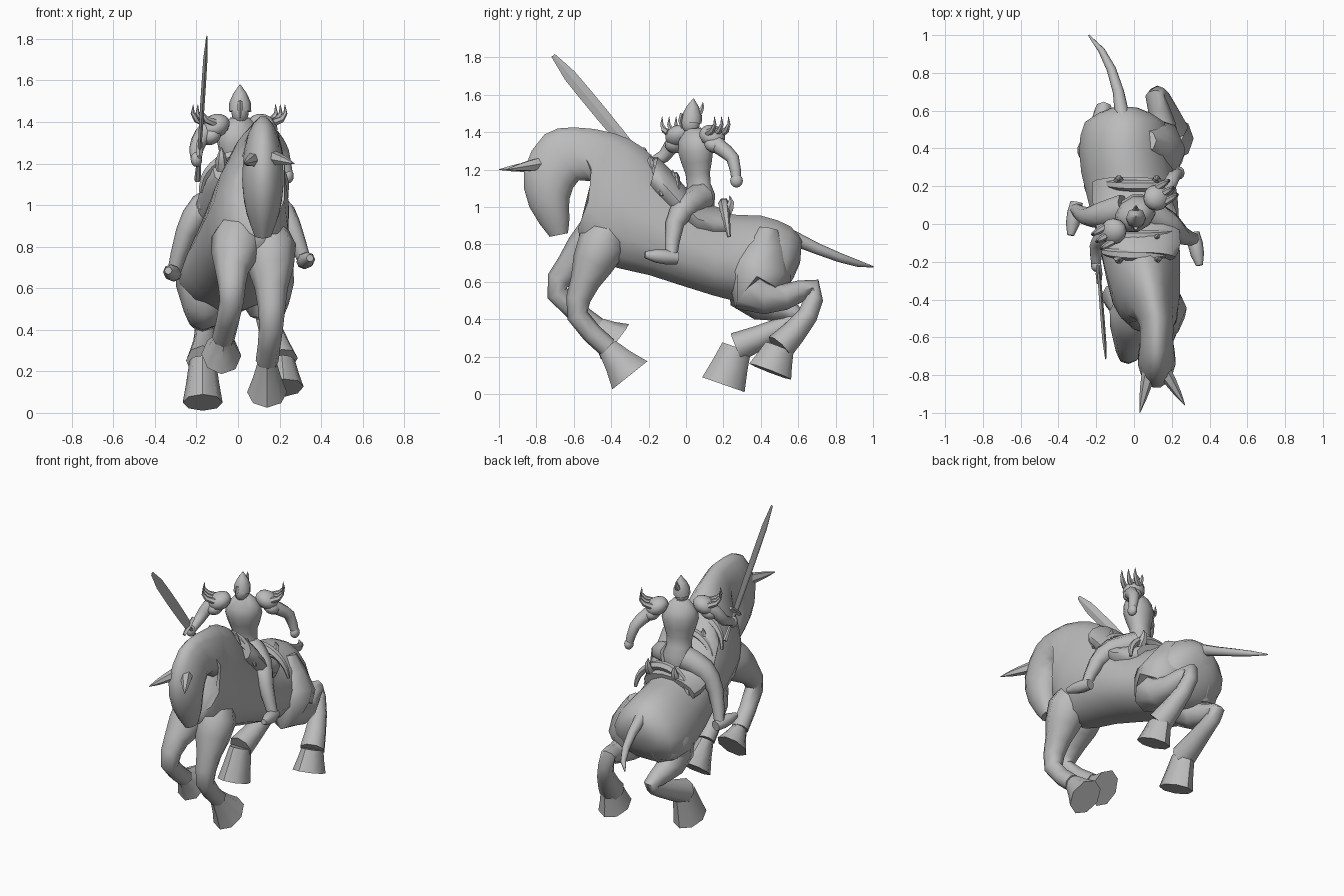
import bpy, math
from mathutils import Vector

if "Cube" in bpy.data.objects:
    bpy.data.objects.remove(bpy.data.objects["Cube"])

shade = 0.5
grey = bpy.data.materials.new("stone_grey")
grey.use_nodes = True
grey.diffuse_color = (shade, shade, shade, 1)
grey.node_tree.nodes["Principled BSDF"].inputs["Base Color"].default_value = grey.diffuse_color


def finish(ob, angle=50):
    """Give the object its colour and smooth shading."""
    ob.data.materials.append(grey)
    bpy.ops.object.select_all(action='DESELECT')
    ob.select_set(True)
    bpy.context.view_layer.objects.active = ob
    bpy.ops.object.mode_set(mode='EDIT')
    bpy.ops.mesh.select_all(action='SELECT')
    bpy.ops.mesh.normals_make_consistent(inside=False)
    bpy.ops.object.mode_set(mode='OBJECT')
    bpy.ops.object.shade_smooth_by_angle(angle=math.radians(angle))


def skin(name, rings, angle=50):
    """Join rings of equal size into one closed surface."""
    n = len(rings[0])
    last = (len(rings) - 1) * n
    faces = [tuple(range(n)), tuple(range(last, last + n))]
    for start in range(0, last, n):
        for j in range(n):
            k = (j + 1) % n
            faces.append((start + j, start + k, start + n + k, start + n + j))
    mesh = bpy.data.meshes.new(name)
    mesh.from_pydata([tuple(v) for ring in rings for v in ring], [], faces)
    ob = bpy.data.objects.new(name, mesh)
    bpy.context.collection.objects.link(ob)
    finish(ob, angle)


def spline(rows):
    """Add a smooth in-between row after each given row."""
    result = []
    for i in range(len(rows) - 1):
        before, after = rows[max(i - 1, 0)], rows[min(i + 2, len(rows) - 1)]
        a, b = rows[i], rows[i + 1]
        middle = [(9 * (q + r) - p - s) / 16 for p, q, r, s in zip(before, a, b, after)]
        result += [a, middle]
    return result + [rows[-1]]


def circle(n):
    return [(math.cos(math.tau * j / n), math.sin(math.tau * j / n)) for j in range(n)]


def loft(name, stations, narrow):
    """Stations: half width, top y and z, bottom y and z. The horse bends to its left going forward."""
    rings = []
    for width, top_y, top_z, low_y, low_z in spline(stations):
        x = max(-.05, min(.12, .02 - top_y / 5))
        top, low = Vector((x, top_y, top_z)), Vector((x, low_y, low_z))
        rings.append([(top + low) / 2 + (top - low) / 2 * s + Vector((width * c * (1 - narrow * s), 0, 0))
                      for c, s in circle(14)])
    skin(name, rings)


def tube(name, points, radii, n=8, side=(1, 0, 0), flat=1, angle=50):
    """Round tube along points; flat scales it along the side direction."""
    points = [Vector(p) for p in points]
    rings = []
    for i, (point, radius) in enumerate(zip(points, radii)):
        along = (points[min(i + 1, len(points) - 1)] - points[max(i - 1, 0)]).normalized()
        normal = along.cross(Vector(side)).normalized()
        lateral = normal.cross(along) * flat
        rings.append([point + radius * (lateral * c + normal * s) for c, s in circle(n)])
    skin(name, rings, angle)


def limb(name, points, radii, **options):
    """Tube with smoothed joints."""
    rows = spline([(*p, r) for p, r in zip(points, radii)])
    tube(name, [row[:3] for row in rows], [row[3] for row in rows], **options)


def stack(name, start, end, radii, bend=(0, 0, 0), **options):
    """Evenly spaced rings from start to end, bowed by bend."""
    steps = [i / (len(radii) - 1) for i in range(len(radii))]
    tube(name, [Vector(start).lerp(Vector(end), t) + Vector(bend) * 4 * t * (1 - t) for t in steps],
         radii, **options)


def spike(name, start, end, radius, bend=(0, 0, 0), **options):
    stack(name, start, end, [radius * f for f in (1, .8, .5, .05)], bend, n=6, **options)


def ball(name, location, scale, rotation=(0, 0, 0)):
    bpy.ops.mesh.primitive_uv_sphere_add(segments=12, ring_count=8, location=location, rotation=rotation)
    ob = bpy.context.object
    ob.name, ob.scale = name, scale
    finish(ob)


# Horse trunk, arched neck and head, from rump to muzzle
loft("horse_body", [
    (.07, .62, .82, .61, .7), (.21, .56, .9, .52, .53), (.24, .4, .96, .36, .48),
    (.24, .15, .98, .15, .52), (.21, -.06, 1.15, -.2, .63), (.18, -.22, 1.32, -.5, .71),
    (.13, -.38, 1.4, -.58, .88), (.09, -.6, 1.43, -.47, 1.09), (.09, -.76, 1.39, -.57, 1.14),
    (.1, -.87, 1.2, -.62, 1.04), (.08, -.84, 1, -.62, .94), (.04, -.73, .84, -.63, .86)], narrow=.2)


def horse_leg(name, joints, radii, sole):
    """Leg through its joints, then a hoof flaring to a flat sole."""
    limb("horse_" + name + "_leg", joints, radii)
    ankle = radii[-1]
    stack(name + "_hoof", joints[-1], sole, (ankle, ankle * .6 + .05, .12), flat=.8)


front_radii = (.04, .13, .08, .058, .055)
hind_radii = (.06, .17, .12, .07, .05, .055, .08)
horse_leg("left_front", [(.12, -.36, 1), (.15, -.45, .8), (.16, -.54, .6), (.16, -.58, .42),
                         (.14, -.42, .25)], front_radii, sole=(.14, -.3, .1))
horse_leg("right_front", [(.03, -.36, 1), (0, -.47, .83), (-.03, -.62, .68), (-.03, -.69, .54),
                          (-.07, -.48, .36)], front_radii, sole=(-.08, -.38, .28))
horse_leg("left_hind", [(.06, .44, .88), (.1, .4, .66), (.14, .35, .54), (.15, .53, .52),
                        (.11, .68, .57), (.15, .65, .42), (.21, .5, .25)], hind_radii, sole=(.22, .45, .12))
horse_leg("right_hind", [(-.1, .44, .88), (-.13, .4, .66), (-.16, .35, .52), (-.17, .48, .46),
                         (-.16, .6, .42), (-.16, .5, .35), (-.17, .27, .25)], hind_radii, sole=(-.17, .2, .05))

# Tail and ears
stack("tail", (-.06, .56, .84), (-.24, 1, .68), (.04, .03, .025, .018, .004), bend=(.03, .04, -.03))
spike("right_ear", (.08, -.78, 1.22), (.03, -1, 1.2), .038)
spike("left_ear", (.16, -.78, 1.23), (.27, -.96, 1.2), .038)

# Saddle with raised rims and spurs
loft("saddle", [(.19, .25, .99, .2, .82), (.22, .08, 1.03, .05, .84),
                (.21, -.08, 1.2, -.12, 1), (.17, -.15, 1.27, -.2, 1.08)], narrow=.1)
for name, y, z in [("front", -.16, 1.06), ("middle", -.06, .98), ("back", .2, .84)]:
    arc = [(.02 + .2 * c, y - z * s / 30 + .03, z + .18 * s, .01 + .02 * s) for c, s in circle(16) if s > -.01]
    limb("saddle_" + name + "_rim", [row[:3] for row in arc], [row[3] for row in arc], n=6, side=(0, 1, 0))
    for x in (-.08, .12):
        base = Vector((x, y, z + .12))
        spike("saddle_" + name + "_spur", base, base + Vector((0, y / 6, .1)), .035, bend=(0, y / 9, 0))

# Rider torso, turned with the left shoulder back
turn = Vector((.83, .5, 0))
stack("rider_torso", (0, .08, 1), (.01, .04, 1.42), (.07, .08, .062, .064, .08, .092, .085, .04),
      n=10, side=turn, flat=1.25)

# Rider head in a peaked helmet with nose guard and crest
ball("rider_head", (.01, .025, 1.45), (.042, .05, .06))
stack("helmet", (.01, .03, 1.45), (.01, .04, 1.58), (.054, .052, .033, .002))
stack("nose_guard", (.01, -.02, 1.5), (.01, -.02, 1.42), (.012, .012, .006), bend=(0, -.01, 0), n=4)
spike("helmet_crest", (.01, .06, 1.49), (.01, .09, 1.56), .02, bend=(0, .01, 0))

# Shoulder armour with upturned spikes
up = Vector((0, 0, .03))
for name, sign, centre in [("left", 1, Vector((.12, .14, 1.38))), ("right", -1, Vector((-.11, -.04, 1.38)))]:
    out = turn * sign
    fore = Vector((out.y, -out.x, 0))
    tilt = (0, sign / 2, math.atan2(turn.y, turn.x))
    ball(name + "_pauldron", centre, (.075, .07, .055), tilt)
    ball(name + "_lower_pauldron", centre + out * .03 - up * 1.5, (.055, .06, .045), tilt)
    for k in (-1, 0, 1):
        base = centre + fore * .045 * k + out * .03 + up / 2
        spike(name + "_shoulder_spike", base, base + out * .07 + up * 3, .02,
              bend=out * .03 - up / 2, side=fore)

# Rider arms and fists
arm_radii = (.045, .042, .035, .025)
for name, joints in [("left", [(.11, .13, 1.39), (.17, .18, 1.32), (.21, .25, 1.26), (.24, .27, 1.14)]),
                     ("right", [(-.11, -.02, 1.39), (-.17, -.07, 1.34), (-.2, -.12, 1.27), (-.2, -.22, 1.22)])]:
    limb("rider_" + name + "_arm", joints, arm_radii)
    ball(name + "_fist", joints[-1], (.028, .034, .036))

# Rider legs and boots
leg_radii = (.08, .07, .05, .032)
for name, joints in [("left", [(.05, .08, 1.05), (.18, 0, 1), (.25, -.06, .91), (.32, -.08, .73)]),
                     ("right", [(-.05, .08, 1.05), (-.17, .05, .99), (-.25, .04, .87), (-.31, .08, .67)])]:
    limb("rider_" + name + "_leg", joints, leg_radii)
    ankle = Vector(joints[-1])
    toe = ankle + Vector((ankle.x / 12, -.14, .015))
    stack(name + "_boot", ankle.lerp(toe, -.25), toe, (.033, .04, .036, .018))

# Sword held upright and forward: grip, guard and thin blade
pommel, tip = Vector((-.195, -.14, 1.12)), Vector((-.15, -.71, 1.81))
hilt = pommel.lerp(tip, .22)
across = Vector((0, .05, .04))
stack("sword_grip", pommel, hilt, (.016, .011, .011), n=6)
stack("sword_guard", hilt - across, hilt + across, (.012, .018, .012), n=4)
stack("sword_blade", hilt, tip, (.03, .034, .036, .036, .034, .012), n=4, flat=.3, angle=25)
